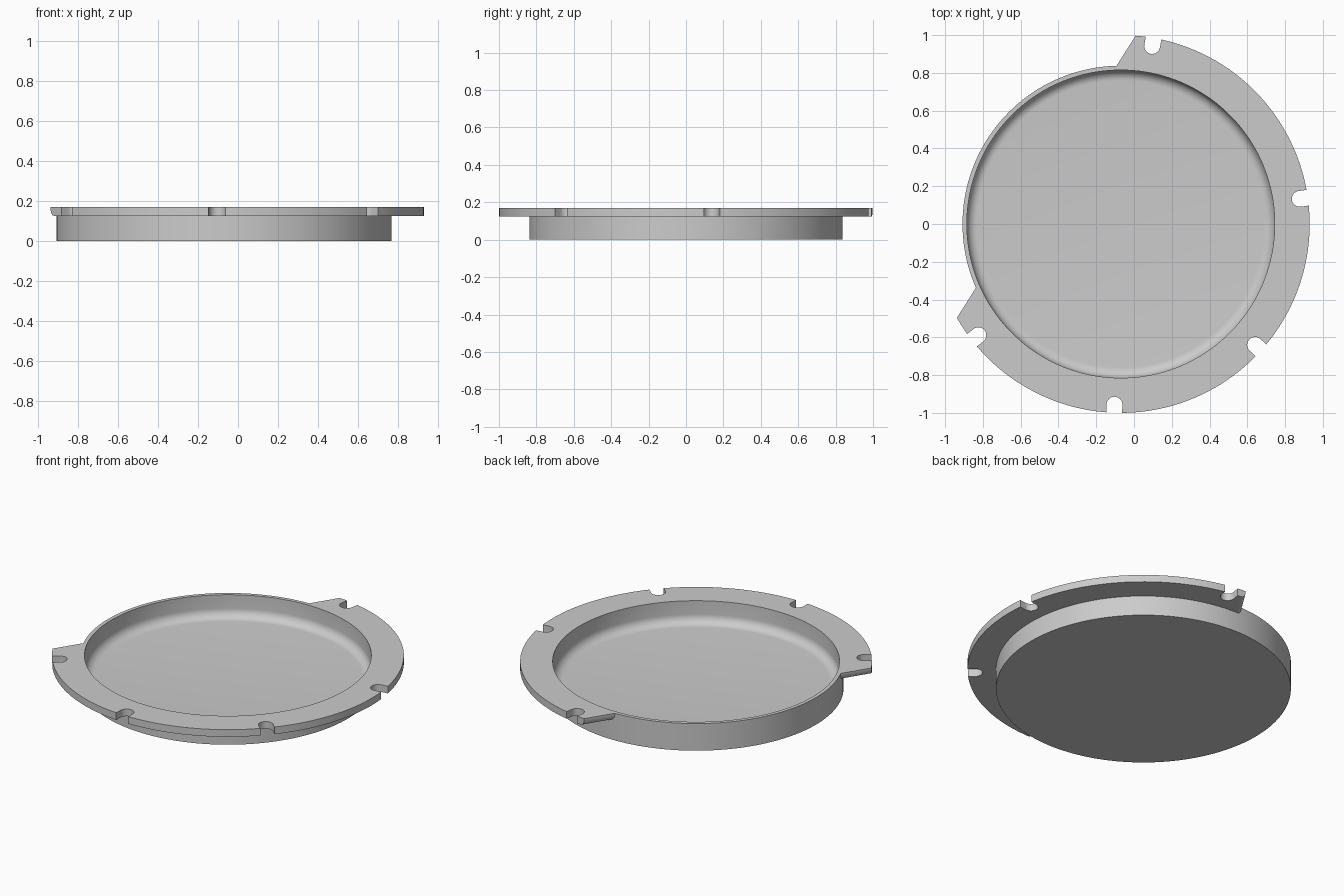
import bpy, bmesh
from math import sin, cos, asin, radians, pi
from mathutils import Vector

cube = bpy.data.objects.get("Cube")
if cube:
    bpy.data.objects.remove(cube, do_unlink=True)

CX = -0.07                  # axis of the round dish
TOP, FLANGE_Z, FLOOR_Z = 0.17, 0.125, 0.03
R_FLANGE, R_DISH, R_INNER, FILLET = 1.0, 0.838, 0.815, 0.055
SLOT_R, SLOT_CENTRE = 0.042, 0.957
SLOTS = [80, 8, -42, -92, -142]     # slot directions, clockwise
START, END = 85.5, -150.2           # ends of the flange arc

grey = bpy.data.materials.new("plain grey")
grey.use_nodes = True
grey.diffuse_color = (0.6, 0.6, 0.6, 1)
grey.node_tree.nodes["Principled BSDF"].inputs["Base Color"].default_value = (0.6, 0.6, 0.6, 1)


def make_object(name, bm):
    bmesh.ops.recalc_face_normals(bm, faces=bm.faces)
    mesh = bpy.data.meshes.new(name)
    bm.to_mesh(mesh)
    bm.free()
    mesh.materials.append(grey)
    obj = bpy.data.objects.new(name, mesh)
    bpy.context.collection.objects.link(obj)
    return obj


def lathe(name, profile, steps=160):
    """Spin a radius/height profile that starts and ends on the axis."""
    bm = bmesh.new()
    verts = [bm.verts.new((CX + r, 0, z)) for r, z in profile]
    edges = [bm.edges.new(pair) for pair in zip(verts, verts[1:])]
    bmesh.ops.spin(bm, geom=verts + edges, cent=(CX, 0, 0), axis=(0, 0, 1),
                   angle=2 * pi, steps=steps)
    bmesh.ops.remove_doubles(bm, verts=bm.verts, dist=0.0001)
    return make_object(name, bm)


def polar(r, a):
    return Vector((CX + r * cos(a), r * sin(a), 0))


def flange_outline():
    """Clockwise arc with round-ended slots; the closing side is the chord."""
    points = []
    half = asin(SLOT_R / R_FLANGE)

    def arc(a, b):
        n = max(2, round(abs(a - b) / radians(2.25)))
        points.extend(polar(R_FLANGE, a + (b - a) * i / n) for i in range(n + 1))

    here = radians(START)
    for slot in map(radians, SLOTS):
        arc(here, slot + half)
        centre = polar(SLOT_CENTRE, slot)
        for i in range(17):
            t = slot + pi / 2 + pi * i / 16
            points.append(centre + SLOT_R * Vector((cos(t), sin(t), 0)))
        here = slot - half
    arc(here, radians(END))
    return points


# Flange plate, cut straight on one side
bm = bmesh.new()
base = [bm.verts.new(p + Vector((0, 0, FLANGE_Z))) for p in flange_outline()]
face = bm.faces.new(base)
chord = bm.edges.get((base[0], base[-1]))
out = bmesh.ops.extrude_face_region(bm, geom=[face], use_keep_orig=True)
new_verts = [g for g in out["geom"] if isinstance(g, bmesh.types.BMVert)]
bmesh.ops.translate(bm, verts=new_verts, vec=(0, 0, TOP - FLANGE_Z))
bmesh.ops.recalc_face_normals(bm, faces=bm.faces)
# Rounded lower edge along the straight cut
bmesh.ops.bevel(bm, geom=[chord], offset=0.038, offset_type='OFFSET',
                segments=6, profile=0.5, affect='EDGES')
flange = make_object("flange", bm)

# Round body
dish = lathe("dish", [(0, 0), (R_DISH, 0), (R_DISH, TOP), (0, TOP)])

# Hollow with a filleted floor
hollow = [(0, FLOOR_Z)]
for i in range(9):
    t = pi / 2 * i / 8
    hollow.append((R_INNER - FILLET + FILLET * sin(t), FLOOR_Z + FILLET * (1 - cos(t))))
hollow += [(R_INNER, TOP + 0.1), (0, TOP + 0.1)]
cavity = lathe("cavity_cutter", hollow)

# Join the body and flange, then hollow them out
for tool, operation in ((flange, 'UNION'), (cavity, 'DIFFERENCE')):
    mod = dish.modifiers.new(operation.lower(), 'BOOLEAN')
    mod.object, mod.operation, mod.solver = tool, operation, 'EXACT'

bpy.ops.object.select_all(action='DESELECT')
dish.select_set(True)
bpy.context.view_layer.objects.active = dish
for mod in list(dish.modifiers):
    bpy.ops.object.modifier_apply(modifier=mod.name)
for helper in (flange, cavity):
    bpy.data.objects.remove(helper, do_unlink=True)
dish.name = "flanged_dish"
bpy.ops.object.shade_smooth_by_angle(angle=radians(30))
